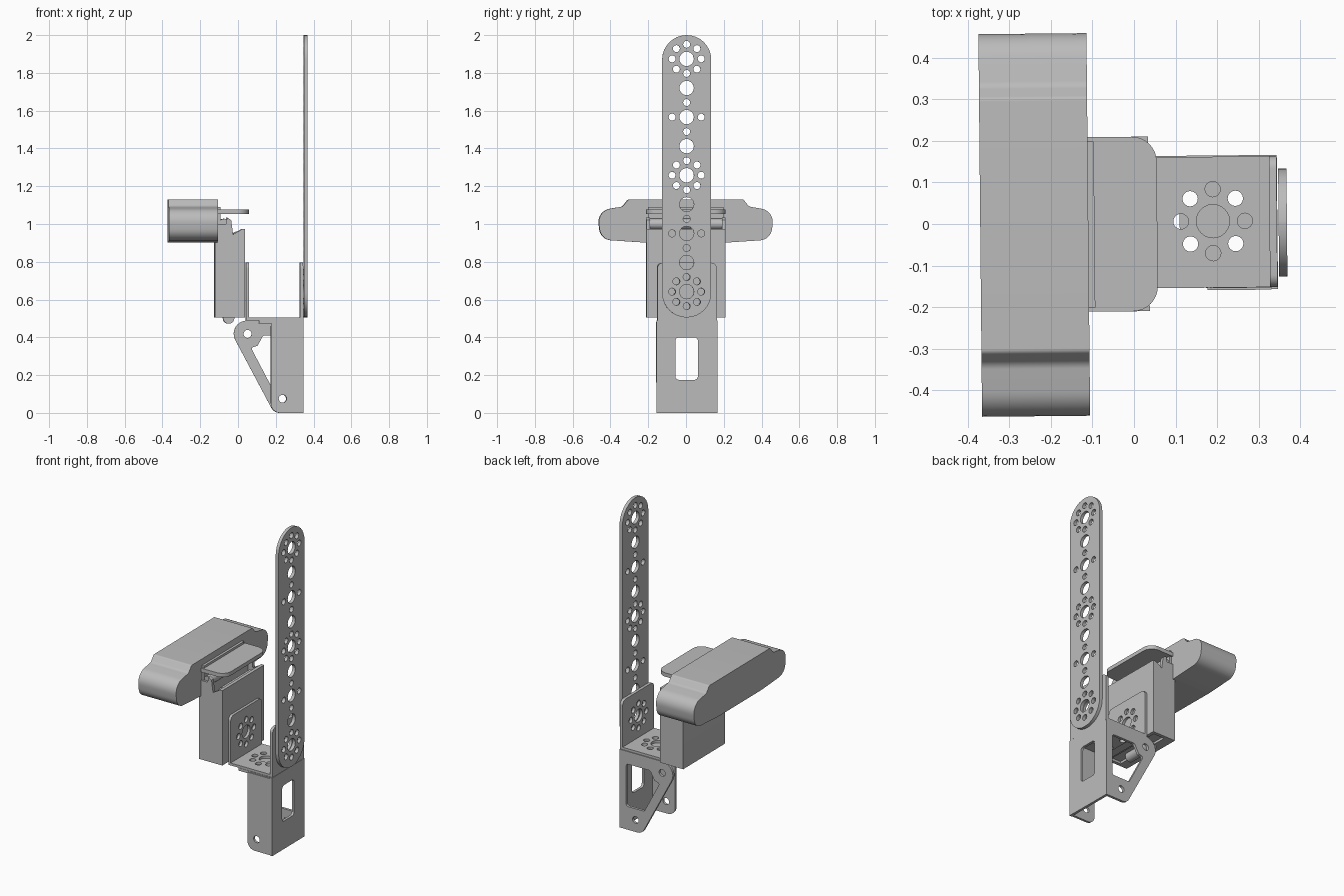
import bpy
import math
from mathutils import Matrix, Vector

if "Cube" in bpy.data.objects:
    bpy.data.objects.remove(bpy.data.objects["Cube"])

metal = bpy.data.materials.new("plain grey")
metal.use_nodes = True
GREY = (0.5, 0.5, 0.5, 1)
metal.diffuse_color = GREY
metal.node_tree.nodes["Principled BSDF"].inputs["Base Color"].default_value = GREY

X, Y, Z = Vector((1, 0, 0)), Vector((0, 1, 0)), Vector((0, 0, 1))
FRAMES = {"x": (Y, Z, X), "y": (X, Z, -Y), "z": (X, Y, Z)}
TILT = Matrix.Rotation(math.radians(0.55), 4, "Z")  # slight twist of the assembly


def circle(u, v, r, n=24):
    return [(u + r * math.cos(math.tau * i / n), v + r * math.sin(math.tau * i / n)) for i in range(n)]


def fillet(corners, steps=8):
    """Polygon from (u, v, radius) corners, each rounded by an arc."""
    out = []
    for i, (u, v, r) in enumerate(corners):
        p = Vector((u, v))
        if r == 0:
            out.append((u, v))
            continue
        a = (Vector(corners[i - 1][:2]) - p).normalized()
        b = (Vector(corners[(i + 1) % len(corners)][:2]) - p).normalized()
        half = a.angle(b) / 2
        centre = p + (a + b).normalized() * (r / math.sin(half))
        start = p + a * (r / math.tan(half)) - centre
        end = p + b * (r / math.tan(half)) - centre
        sweep = start.angle_signed(end)
        for k in range(steps + 1):
            t = -sweep * k / steps
            c, s = math.cos(t), math.sin(t)
            out.append((centre.x + start.x * c - start.y * s, centre.y + start.x * s + start.y * c))
    return out


def rect(u0, u1, v0, v1, low=0, high=0):
    return fillet([(u0, v0, low), (u1, v0, low), (u1, v1, high), (u0, v1, high)])


def sheet(name, axis, lo, hi, outline, holes=()):
    """Extrude a flat outline with holes along an axis, from lo to hi."""
    curve = bpy.data.curves.new(name, "CURVE")
    curve.dimensions = "2D"
    curve.fill_mode = "BOTH"
    curve.extrude = (hi - lo) / 2
    for loop in [outline, *holes]:
        spline = curve.splines.new("POLY")
        spline.points.add(len(loop) - 1)
        for point, (u, v) in zip(spline.points, loop):
            point.co = (u, v, 0, 1)
        spline.use_cyclic_u = True
    temp = bpy.data.objects.new(name + "_outline", curve)
    bpy.context.collection.objects.link(temp)
    graph = bpy.context.evaluated_depsgraph_get()
    mesh = bpy.data.meshes.new_from_object(temp.evaluated_get(graph))
    bpy.data.objects.remove(temp)
    u, v, w = FRAMES[axis]
    frame = Matrix((u, v, w)).transposed().to_4x4()
    middle = {"x": X, "y": Y, "z": Z}[axis] * ((lo + hi) / 2)
    mesh.transform(TILT @ Matrix.Translation(middle) @ frame)
    mesh.materials.clear()
    mesh.materials.append(metal)
    obj = bpy.data.objects.new(name, mesh)
    bpy.context.collection.objects.link(obj)
    bpy.ops.object.select_all(action="DESELECT")
    obj.select_set(True)
    bpy.context.view_layer.objects.active = obj
    bpy.ops.object.shade_smooth_by_angle(angle=math.radians(25))
    return obj


def ring(u, v, which=range(8)):
    """Small holes set round a hub."""
    return [circle(u + 0.077 * math.cos(k * math.pi / 4), v + 0.077 * math.sin(k * math.pi / 4), 0.0185, 16)
            for k in which]


def hub(u, v):
    return [circle(u, v, 0.04)] + ring(u, v)


# Tall perforated strip with round ends
PITCH = 0.154
holes = []
for i in range(9):
    z = 0.642 + i * PITCH
    holes.append(circle(0, z, 0.038))
    if i % 4 == 0:
        holes += ring(0, z)
    elif i % 4 == 2:
        holes += ring(0, z, (0, 4))
    if i % 4 in (1, 2):
        holes.append(circle(0, z + PITCH / 2, 0.0185, 16))
sheet("perforated_strip", "x", 0.348, 0.368, rect(-0.13, 0.13, 0.505, 2, 0.1299, 0.1299), holes)

# U bracket
upright = rect(-0.155, 0.16, 0.49, 0.795, 0, 0.03)
sheet("bracket_inner_upright", "x", 0.04, 0.056, upright, hub(0, 0.642))
sheet("bracket_outer_upright", "x", 0.326, 0.344, upright, hub(0, 0.642))
sheet("bracket_base", "z", 0.49, 0.505, rect(0.05, 0.335, -0.155, 0.16), hub(0.19, 0.005))

# Lower servo bracket
sheet("lower_top_plate", "z", 0.472, 0.489, rect(0.11, 0.34, -0.155, 0.16),
      ring(0.19, 0.005, (1, 3, 5, 7)))
sheet("lower_outer_wall", "x", 0.329, 0.345, rect(-0.16, 0.163, 0, 0.489),
      [rect(-0.06, 0.06, 0.175, 0.4, 0.02, 0.02)])
arm = fillet([(0.192, 0, 0.05), (0.34, 0, 0), (0.34, 0.489, 0), (-0.068, 0.489, 0.07)])
gap = fillet([(0.175, 0.145, 0.01), (0.3, 0.145, 0.015), (0.3, 0.41, 0.015),
              (0.135, 0.41, 0.015), (0.105, 0.355, 0.01), (0.07, 0.345, 0.01)])
pin = circle(0.235, 0.075, 0.021)
sheet("lower_back_arm", "y", 0.147, 0.163, arm, [gap, circle(0.052, 0.418, 0.021), pin])
flange = fillet([(0.172, 0, 0.05), (0.34, 0, 0), (0.34, 0.489, 0), (0.172, 0.489, 0.03)])
sheet("lower_front_flange", "y", -0.156, -0.142, flange, [pin])
sheet("lower_front_panel", "y", -0.161, -0.155, rect(0.175, 0.329, 0.16, 0.482))

# Camera body: one half profile, mirrored
half = [(0.22, 0.902, 0.03), (0.45, 0.917, 0.068), (0.468, 1.07, 0.072), (0.335, 1.092, 0.03), (0.305, 1.13, 0.015)]
body = half + [(-y, z, r) for y, z, r in reversed(half)]
sheet("camera_body", "x", -0.37, -0.11, fillet(body))

# Camera clip: top tongue, spine and clamp jaw
sheet("clip_tongue", "z", 1.052, 1.076,
      fillet([(-0.115, -0.21, 0), (0.056, -0.21, 0.06), (0.056, 0.21, 0.06), (-0.115, 0.21, 0)]))
sheet("clip_neck", "x", -0.113, -0.095, rect(-0.2, 0.2, 0.93, 1.09))
sheet("clip_back_plate", "y", -0.21, 0.21,
      fillet([(-0.125, 0.505, 0), (-0.062, 0.505, 0), (-0.062, 1.0, 0), (-0.11, 1.0, 0), (-0.125, 0.96, 0)]))
sheet("clip_front_plate", "x", 0.015, 0.036, rect(-0.21, 0.21, 0.505, 0.973))
for side, y in (("left", 0.2), ("right", -0.2)):
    cheek = [(-0.065, 0.505), (0.02, 0.505), (0.02, 0.973), (-0.028, 0.945),
             (-0.038, 1.02), (-0.06, 1.035), (-0.065, 1.0)]
    sheet("clip_cheek_" + side, "y", y - 0.01, y + 0.01, cheek)
sheet("clip_core", "x", -0.065, 0.018, rect(-0.195, 0.195, 0.52, 0.9))
sheet("clip_hinge_bar", "y", -0.15, 0.15, circle(-0.005, 0.935, 0.025))
sheet("clip_upper_hinge", "y", -0.195, 0.195, circle(-0.075, 1.0, 0.028))
sheet("clip_lower_roller", "y", -0.1, 0.1, circle(-0.05, 0.502, 0.03))
